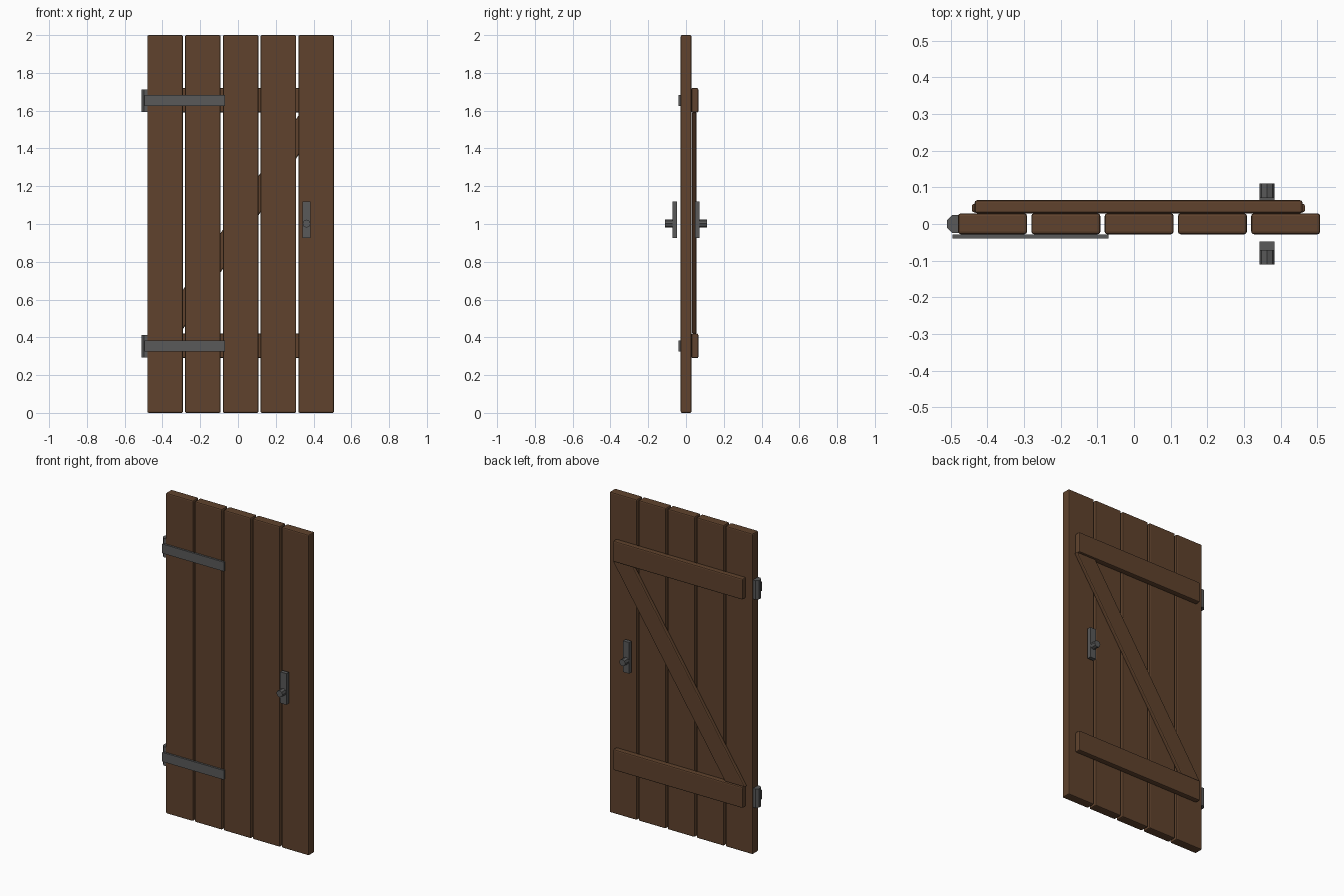
import bpy
import bmesh
import math
from mathutils import Matrix

cube = bpy.data.objects.get("Cube")
if cube:
    bpy.data.objects.remove(cube, do_unlink=True)


def make_material(name, color):
    mat = bpy.data.materials.new(name)
    mat.use_nodes = True
    mat.diffuse_color = color
    mat.node_tree.nodes["Principled BSDF"].inputs["Base Color"].default_value = color
    return mat


wood = make_material("brown wood", (0.115, 0.055, 0.026, 1))
iron = make_material("grey iron", (0.1, 0.1, 0.1, 1))


def finish(name, bm, mat, bevel=0):
    bmesh.ops.recalc_face_normals(bm, faces=bm.faces)
    mesh = bpy.data.meshes.new(name)
    bm.to_mesh(mesh)
    bm.free()
    mesh.materials.append(mat)
    obj = bpy.data.objects.new(name, mesh)
    bpy.context.collection.objects.link(obj)
    if bevel:
        mod = obj.modifiers.new("Bevel", "BEVEL")
        mod.width = bevel
        mod.segments = 2
    return obj


def prism(name, outline, y0, y1, mat, bevel=0):
    """Extrude an (x, z) outline from y0 to y1."""
    bm = bmesh.new()
    front = [bm.verts.new((x, y0, z)) for x, z in outline]
    face = bm.faces.new(front)
    extruded = bmesh.ops.extrude_face_region(bm, geom=[face])["geom"]
    verts = [v for v in extruded if isinstance(v, bmesh.types.BMVert)]
    bmesh.ops.translate(bm, verts=verts, vec=(0, y1 - y0, 0))
    return finish(name, bm, mat, bevel)


def box(name, x0, x1, y0, y1, z0, z1, mat, bevel=0):
    return prism(name, [(x0, z0), (x1, z0), (x1, z1), (x0, z1)], y0, y1, mat, bevel)


def rod(name, center, radius, depth, mat, axis_rotation):
    bm = bmesh.new()
    bmesh.ops.create_cone(bm, cap_ends=True, segments=8, radius1=radius, radius2=radius,
                          depth=depth, matrix=Matrix.Translation(center) @ axis_rotation)
    return finish(name, bm, mat)


# Five upright planks with narrow gaps
for i in range(5):
    x = -0.386 + 0.2 * i
    box(f"plank_{i + 1}", x - 0.094, x + 0.094, -0.028, 0.029, 0, 2, wood, 0.007)

# Horizontal ledges on the back
for level, z in (("lower", 0.355), ("upper", 1.655)):
    box(f"{level}_ledge", -0.435, 0.46, 0.029, 0.065, z - 0.065, z + 0.065, wood, 0.007)

# Diagonal brace between the ledges
prism("diagonal_brace", [(-0.445, 0.42), (-0.307, 0.42), (0.469, 1.59), (0.331, 1.59)],
      0.031, 0.056, wood, 0.006)

# Strap hinges with upright barrels
for level, z in (("lower", 0.353), ("upper", 1.653)):
    box(f"{level}_hinge_strap", -0.495, -0.07, -0.04, -0.028, z - 0.029, z + 0.029, iron)
    rod(f"{level}_hinge_barrel", (-0.486, 0, z), 0.027, 0.118, iron,
        Matrix.Rotation(math.pi / 8, 4, "Z"))

# Handle plate and knob on both faces
for side, s in (("front", -1), ("back", 1)):
    box(f"{side}_handle_plate", 0.342, 0.384, s * 0.048, s * 0.072, 0.925, 1.12, iron)
    rod(f"{side}_knob", (0.363, s * 0.09, 1.002), 0.021, 0.04, iron,
        Matrix.Rotation(math.pi / 2, 4, "X"))
